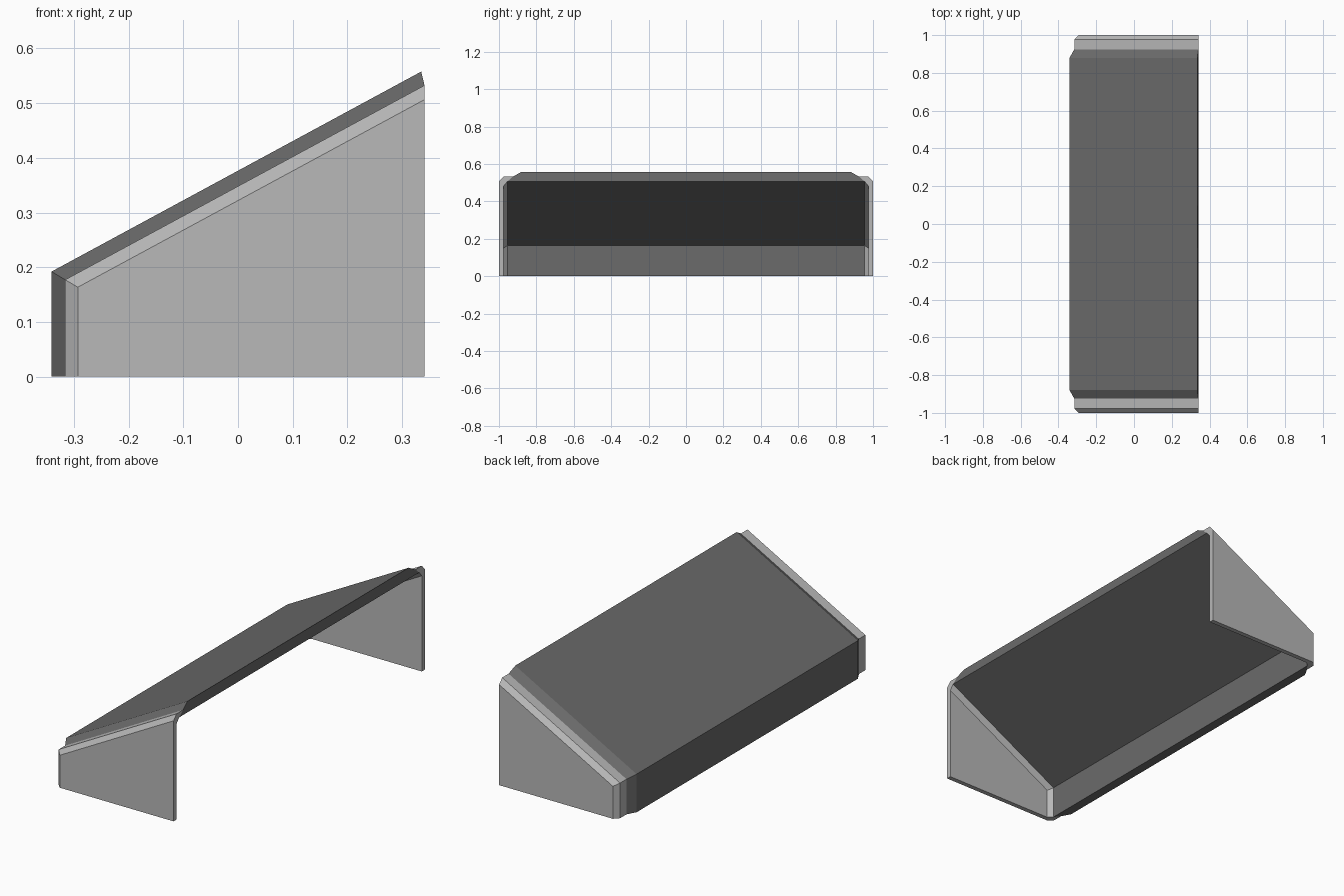
import bpy, bmesh

if "Cube" in bpy.data.objects:
    bpy.data.objects.remove(bpy.data.objects["Cube"])

X0, X1 = -0.341, 0.341        # low front wall and open tall side
Z0, SLOPE, SEC = 0.192, 0.541, 1.137


def material(name, value):
    m = bpy.data.materials.new(name)
    m.diffuse_color = (value, value, value, 1)
    m.use_nodes = True
    m.node_tree.nodes["Principled BSDF"].inputs["Base Color"].default_value = m.diffuse_color
    return m


light = material("light grey", 0.48)
dark = material("dark grey", 0.145)


def top_z(x, d):
    return Z0 + (x - X0) * SLOPE - d * SEC


def path(d):
    """Hood profile (x, z) inset by depth d: wall foot, bend, upper end."""
    xa = X0 + d
    xb = X1 - max(0, 0.025 - d) * 0.24
    return [(xa, 0), (xa, top_z(xa, d)), (xb, top_z(xb, d))]


def sweep(bm, chains):
    """Skin open chains of (y, depth) along the profile and close both ends."""
    rings = []
    for chain in chains:
        cols = [[bm.verts.new((x, y, z)) for x, z in path(d)] for y, d in chain]
        for a, b in zip(cols, cols[1:]):
            for i in range(2):
                bm.faces.new((a[i], b[i], b[i + 1], a[i + 1]))
        rings.append(cols)
    for i in (0, 2):
        bm.faces.new([c[i] for cols in rings for c in cols])


def finish(bm, name, mat):
    bmesh.ops.remove_doubles(bm, verts=bm.verts, dist=1e-5)
    bmesh.ops.recalc_face_normals(bm, faces=bm.faces)
    me = bpy.data.meshes.new(name)
    bm.to_mesh(me)
    bm.free()
    me.materials.append(mat)
    ob = bpy.data.objects.new(name, me)
    bpy.context.collection.objects.link(ob)
    return ob


# Raised sloping panel with bevelled ends and its flat underside
bm = bmesh.new()
sweep(bm, [[(-0.925, 0.025), (-0.88, 0), (0.88, 0), (0.925, 0.025)],
           [(0.955, 0.048), (-0.955, 0.048)]])
finish(bm, "sloping_panel", dark)

# End caps: chamfered band around the edge plus a thin side plate
for side, name in ((-1, "front_end_cap"), (1, "back_end_cap")):
    bm = bmesh.new()
    sweep(bm, [[(side * y, d) for y, d in
                ((0.925, 0.025), (0.976, 0.025), (1.0, 0.048))],
               [(side * y, d) for y, d in ((0.976, 0.07), (0.955, 0.048))]])
    plates = []
    for y, d in ((1.0, 0.048), (0.976, 0.07)):
        vs = [bm.verts.new((x, side * y, z)) for x, z in path(d) + [(X1, 0)]]
        bm.faces.new(vs)
        plates.append(vs)
    a, b = plates
    for i, j in ((2, 3), (3, 0)):      # exposed upright and bottom rims
        bm.faces.new((a[i], a[j], b[j], b[i]))
    finish(bm, name, light)
